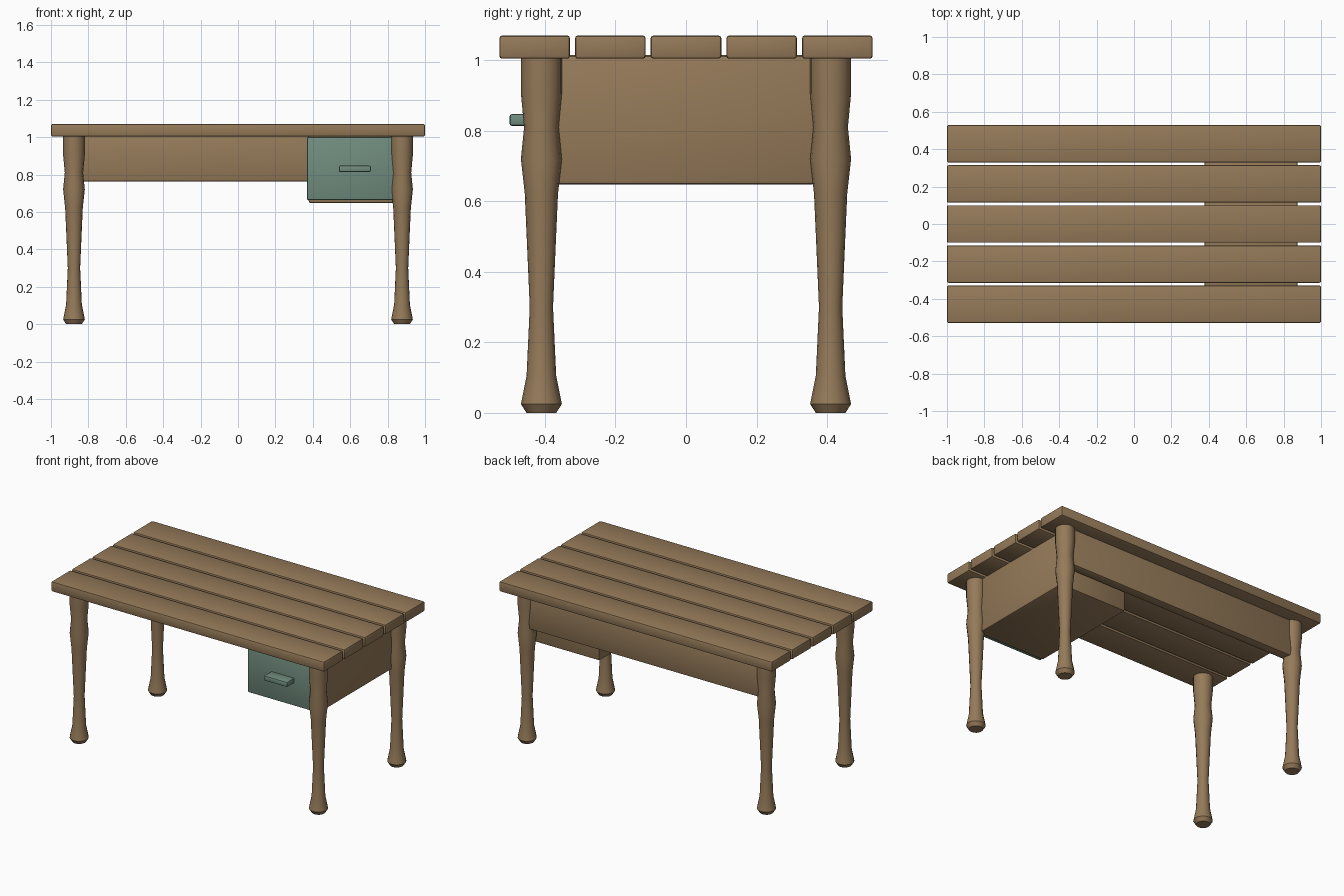
import bpy, bmesh, math

if "Cube" in bpy.data.objects:
    bpy.data.objects.remove(bpy.data.objects["Cube"])


def material(name, rgb):
    m = bpy.data.materials.new(name)
    m.diffuse_color = (*rgb, 1)
    m.use_nodes = True
    m.node_tree.nodes["Principled BSDF"].inputs["Base Color"].default_value = m.diffuse_color
    return m


wood = material("brown wood", (0.30, 0.195, 0.10))
teal = material("teal paint", (0.165, 0.265, 0.21))


def finish(name, bm, mat):
    me = bpy.data.meshes.new(name)
    bmesh.ops.recalc_face_normals(bm, faces=bm.faces)
    bm.to_mesh(me)
    bm.free()
    me.materials.append(mat)
    ob = bpy.data.objects.new(name, me)
    bpy.context.collection.objects.link(ob)
    bpy.ops.object.select_all(action='DESELECT')
    ob.select_set(True)
    bpy.context.view_layer.objects.active = ob
    return ob


def box(name, lo, hi, mat, bevel):
    """Box between two corners, with softened edges."""
    bm = bmesh.new()
    bmesh.ops.create_cube(bm, size=1)
    for v in bm.verts:
        for i in range(3):
            v.co[i] = lo[i] if v.co[i] < 0 else hi[i]
    bmesh.ops.bevel(bm, geom=bm.edges[:], offset=bevel, segments=2,
                    profile=0.5, affect='EDGES')
    finish(name, bm, mat)
    bpy.ops.object.shade_smooth_by_angle(angle=math.radians(30))


# turned leg: (radius, height) profile
LEG = [(0.042, 0), (0.058, 0.025), (0.042, 0.105), (0.033, 0.30), (0.047, 0.62),
       (0.058, 0.72), (0.049, 0.81), (0.058, 0.905), (0.058, 1.01)]


def leg(name, x, y, sides=16):
    bm = bmesh.new()
    rings = [[bm.verts.new((x + r * math.cos(math.tau * i / sides),
                            y + r * math.sin(math.tau * i / sides), z))
              for i in range(sides)] for r, z in LEG]
    for a, b in zip(rings, rings[1:]):
        for i in range(sides):
            j = (i + 1) % sides
            bm.faces.new((a[i], a[j], b[j], b[i]))
    bm.faces.new(rings[0])
    bm.faces.new(rings[-1])
    finish(name, bm, wood)
    bpy.ops.object.shade_smooth_by_angle(angle=math.radians(35))


# tabletop planks
for k in range(5):
    yc = (k - 2) * 0.2145
    box(f"top_plank_{k + 1}", (-1, yc - 0.1, 1.004), (1, yc + 0.1, 1.07), wood, 0.008)

# four legs
for sx, side in ((-1, "left"), (1, "right")):
    for sy, end in ((-1, "front"), (1, "back")):
        leg(f"{end}_{side}_leg", sx * 0.877, sy * 0.41)

# back panel between the rear legs
box("back_panel", (-0.86, 0.38, 0.763), (0.86, 0.443, 1.006), wood, 0.008)

# drawer case, drawer front and handle
box("drawer_case", (0.378, -0.39, 0.648), (0.874, 0.368, 1.014), wood, 0.01)
box("drawer_front", (0.37, -0.425, 0.664), (0.872, -0.38, 1.0), teal, 0.004)
box("drawer_handle", (0.54, -0.50, 0.814), (0.71, -0.42, 0.847), teal, 0.006)
